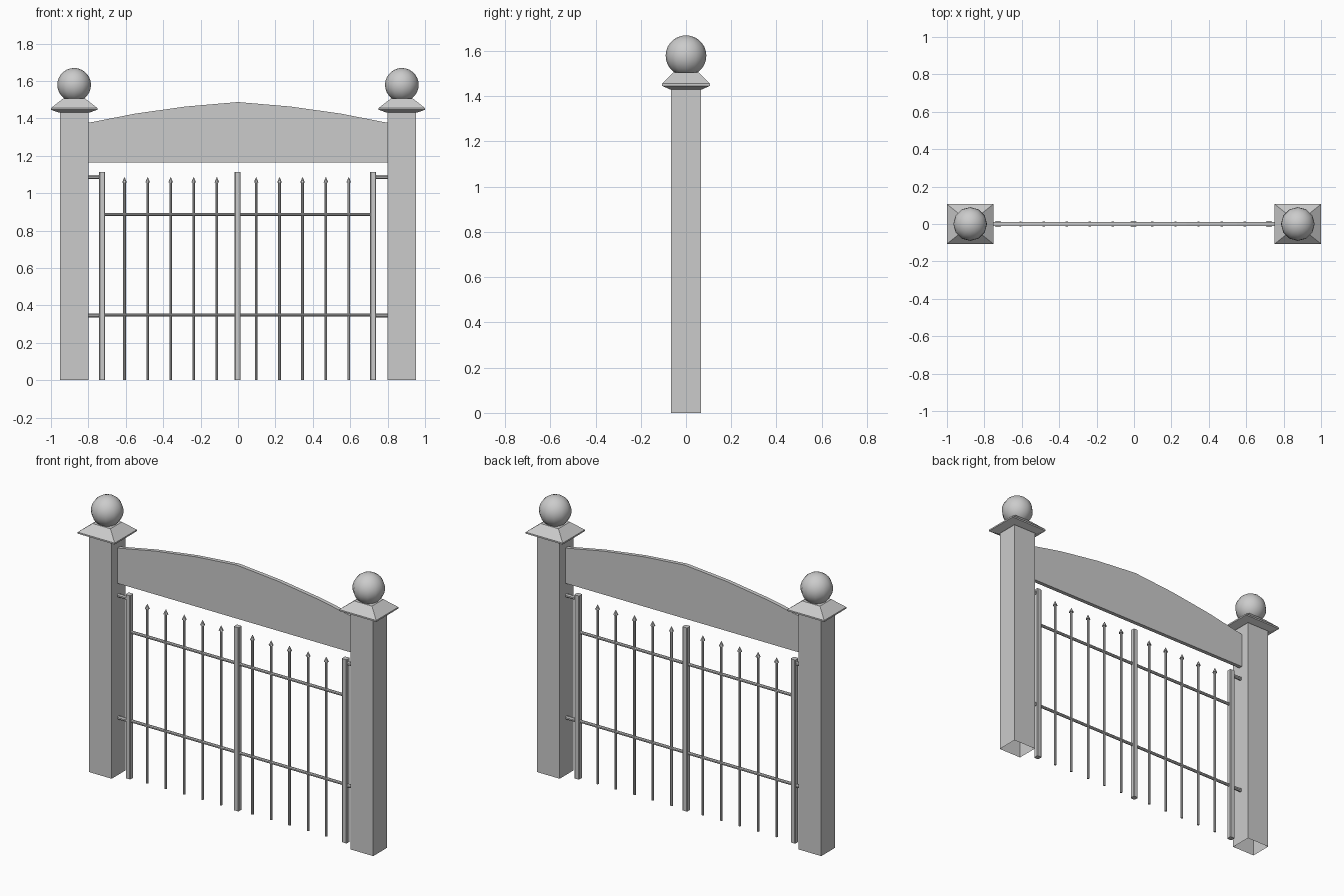
import bpy, bmesh, math

if "Cube" in bpy.data.objects:
    bpy.data.objects.remove(bpy.data.objects["Cube"])


def make(name, bm, smooth=False):
    bmesh.ops.recalc_face_normals(bm, faces=bm.faces)
    me = bpy.data.meshes.new(name)
    bm.to_mesh(me)
    bm.free()
    for p in me.polygons:
        p.use_smooth = smooth
    ob = bpy.data.objects.new(name, me)
    bpy.context.collection.objects.link(ob)
    return ob


def loft(name, rings, cap_bottom=True, cap_top=True):
    """Join rings of points with quads, optionally closing the ends."""
    bm = bmesh.new()
    loops = [[bm.verts.new(p) for p in r] for r in rings]
    n = len(loops[0])
    for a, b in zip(loops, loops[1:]):
        for i in range(n):
            j = (i + 1) % n
            bm.faces.new((a[i], a[j], b[j], b[i]))
    if cap_bottom:
        bm.faces.new(loops[0][::-1])
    if cap_top:
        bm.faces.new(loops[-1])
    return make(name, bm)


def rect(x, hx, hy, z):
    return [(x - hx, -hy, z), (x + hx, -hy, z), (x + hx, hy, z), (x - hx, hy, z)]


def chamfered(x, h, c, z):
    k = h - c
    return [(x + a, b, z) for a, b in ((-k, -h), (k, -h), (h, -k), (h, k),
                                       (k, h), (-k, h), (-h, k), (-h, -k))]


def round_ring(x, r, z, n=8):
    return [(x + r * math.cos(math.tau * (i + .5) / n),
             r * math.sin(math.tau * (i + .5) / n), z) for i in range(n)]


def bar(name, x0, x1, z, r, n=8):
    ring = round_ring(0, r, 0, n)
    return loft(name, [[(x, p[1], z + p[0]) for p in ring] for x in (x0, x1)])


# Posts (open underneath), moulded caps and ball finials
for side, s in (("left", -1), ("right", 1)):
    x = s * 0.876
    loft(f"{side}_post", [rect(x, 0.076, 0.066, 0), rect(x, 0.076, 0.066, 1.44)],
         cap_bottom=False)
    loft(f"{side}_post_cap", [rect(x, 0.081, 0.071, 1.43), rect(x, 0.124, 0.106, 1.446),
                              rect(x, 0.124, 0.106, 1.455), rect(x, 0.06, 0.055, 1.505)])
    bm = bmesh.new()
    bmesh.ops.create_uvsphere(bm, u_segments=12, v_segments=14, radius=0.09)
    ball = make(f"{side}_ball_finial", bm, smooth=True)
    ball.location = (x, 0, 1.579)

# Arched header board
half = [(0.28, 1.463), (0.55, 1.425), (0.80, 1.376)]
outline = ([(-0.80, 1.163), (0.80, 1.163)] + half[::-1] + [(0, 1.487)]
           + [(-x, z) for x, z in half])
loft("arched_header", [[(x, y, z) for x, z in outline] for y in (-0.012, 0.012)])

# Gate stiles
for name, x in (("left", -0.727), ("middle", -0.002), ("right", 0.722)):
    loft(f"{name}_stile", [chamfered(x, 0.016, 0.004, z) for z in (0, 1.112)])

# Pickets with pointed tips
for i, x in enumerate((-0.607, -0.483, -0.36, -0.237, -0.113,
                       0.097, 0.222, 0.345, 0.47, 0.592)):
    loft(f"picket_{i + 1}", [round_ring(x, 0.0075, 0), round_ring(x, 0.0075, 1.06)])
    loft(f"picket_tip_{i + 1}", [round_ring(x, 0.014, 1.057),
                                 round_ring(x, 0.001, 1.085)])

# Horizontal rails
for name, z in (("lower", 0.348), ("upper", 0.886)):
    bar(f"{name}_rail", -0.72, 0.715, z, 0.009)

# Hinge pins between stiles and posts
for name, z in (("lower", 0.346), ("upper", 1.086)):
    bar(f"{name}_left_hinge", -0.80, -0.735, z, 0.011)
    bar(f"{name}_right_hinge", 0.73, 0.80, z, 0.011)
